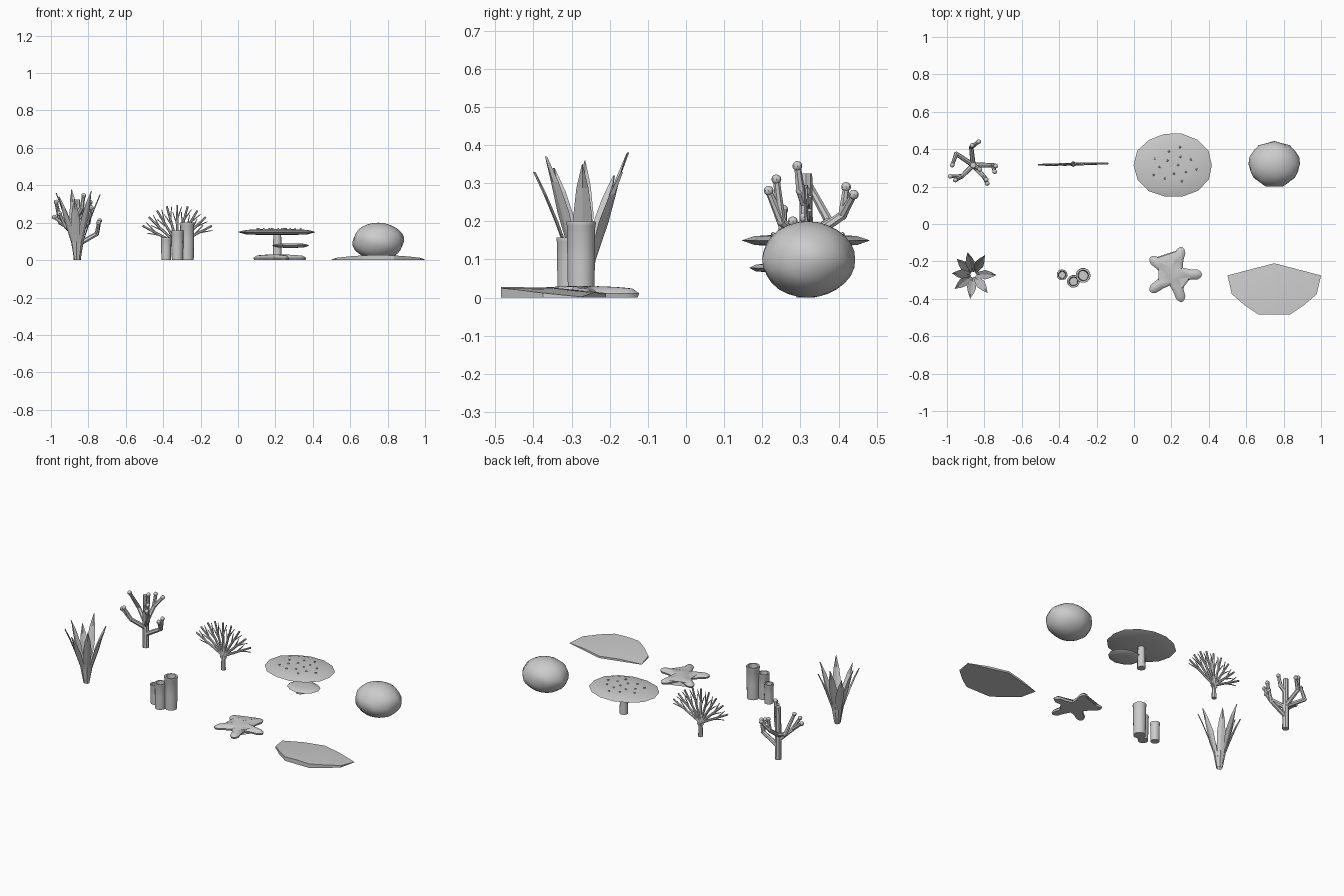
import bpy, bmesh, math, random
from mathutils import Vector, Matrix

if "Cube" in bpy.data.objects:
    bpy.data.objects.remove(bpy.data.objects["Cube"])
random.seed(4)


def finish(name, bm, smooth=None, recalc=True):
    if recalc:
        bmesh.ops.recalc_face_normals(bm, faces=bm.faces[:])
    me = bpy.data.meshes.new(name)
    bm.to_mesh(me)
    bm.free()
    ob = bpy.data.objects.new(name, me)
    bpy.context.collection.objects.link(ob)
    if smooth:
        bpy.ops.object.select_all(action='DESELECT')
        bpy.context.view_layer.objects.active = ob
        ob.select_set(True)
        bpy.ops.object.shade_smooth_by_angle(angle=math.radians(smooth))
    return ob


def stick(bm, a, b, r1, r2, n=7):
    a, b = Vector(a), Vector(b)
    d = b - a
    m = Matrix.Translation((a + b) / 2) @ d.to_track_quat('Z', 'Y').to_matrix().to_4x4()
    bmesh.ops.create_cone(bm, cap_ends=True, segments=n, radius1=r1, radius2=r2, depth=d.length, matrix=m)


def ball(bm, p, r, seg=8, rings=6):
    return bmesh.ops.create_uvsphere(bm, u_segments=seg, v_segments=rings, radius=r,
                                     matrix=Matrix.Translation(p))['verts']


def lathe(bm, centre, profile, n, sx=1, sy=1, wobble=None):
    """Spin (radius, z) points about a vertical axis; both ends are closed."""
    rings = []
    for r, z in profile:
        ring = []
        for i in range(n):
            a = math.tau * i / n
            k = r * (wobble[i] if wobble else 1)
            ring.append(bm.verts.new((centre[0] + k * sx * math.cos(a), centre[1] + k * sy * math.sin(a), z)))
        rings.append(ring)
    for p, q in zip(rings, rings[1:]):
        for i in range(n):
            j = (i + 1) % n
            bm.faces.new((p[i], p[j], q[j], q[i]))
    bm.faces.new(rings[0])
    bm.faces.new(rings[-1])


# Branching coral: trunk, bent limbs, rounded tips
bm = bmesh.new()
stick(bm, (-0.86, 0.315, 0), (-0.86, 0.315, 0.325), 0.02, 0.016, 8)
limbs = [
    (0.15, (-0.87, 0.41, 0.215), [(-0.83, 0.44, 0.27), (-0.865, 0.42, 0.29)]),
    (0.15, (-0.95, 0.375, 0.20), [(-0.972, 0.315, 0.31)]),
    (0.12, (-0.92, 0.255, 0.18), [(-0.982, 0.255, 0.23), (-0.955, 0.235, 0.25)]),
    (0.14, (-0.80, 0.25, 0.20), [(-0.785, 0.217, 0.28), (-0.79, 0.237, 0.31)]),
    (0.08, (-0.755, 0.315, 0.14), [(-0.74, 0.31, 0.21), (-0.745, 0.28, 0.20)]),
    (0.24, (-0.835, 0.30, 0.28), [(-0.825, 0.292, 0.345)])]
for z, elbow, tips in limbs:
    stick(bm, (-0.86, 0.315, z), elbow, 0.014, 0.012)
    ball(bm, elbow, 0.0125)
    for t in tips:
        stick(bm, elbow, t, 0.012, 0.009)
        ball(bm, t, 0.013)
finish("branch_coral", bm, 40)

# Fan coral: flat spray of tapering rods with side twigs
bm = bmesh.new()
root = Vector((-0.325, 0.32, 0.085))
stick(bm, (-0.325, 0.32, 0), root, 0.015, 0.011)
for i in range(9):
    a = math.radians(-62 + 15.5 * i)
    d = Vector((math.sin(a), random.uniform(-0.03, 0.03), math.cos(a)))
    stick(bm, root - d * 0.02, root + d * 0.21, 0.0085, 0.0055, 6)
    for s in (-1, 1):
        b = a + s * 0.33
        p = root + d * (0.115 + 0.015 * s)
        stick(bm, p, p + Vector((math.sin(b), 0, math.cos(b))) * 0.075, 0.005, 0.002, 5)
finish("fan_coral", bm, 40)

# Table coral: stem, two lens-shaped plates, small polyps
bm = bmesh.new()
stick(bm, (0.21, 0.315, 0), (0.21, 0.315, 0.145), 0.025, 0.021, 9)
finish("table_coral_stem", bm, 40)


def plate(name, c, rx, ry, z, h, n):
    bm = bmesh.new()
    wob = [random.uniform(0.97, 1.02) for _ in range(n)]
    prof = [(0.4, z - h), (0.8, z - h * 0.75), (1, z), (0.8, z + h * 0.7), (0.4, z + h), (0.05, z + h)]
    lathe(bm, c, prof, n, rx, ry, wob)
    finish(name, bm, 30)


plate("table_coral_top", (0.21, 0.315), 0.21, 0.176, 0.15, 0.016, 14)
plate("table_coral_shelf", (0.28, 0.25), 0.10, 0.083, 0.078, 0.012, 12)
bm = bmesh.new()
for i in range(14):
    a = i * 2.4
    r = 0.13 * math.sqrt((i + 0.5) / 14)
    ball(bm, (0.21 + r * math.cos(a), 0.315 + r * 0.85 * math.sin(a), 0.166), 0.006, 6, 4)
finish("table_coral_polyps", bm)

# Brain coral: lumpy squashed ball
bm = bmesh.new()
ball(bm, (0, 0, 0), 1, 20, 14)
for v in bm.verts:
    a = math.atan2(v.co.y, v.co.x)
    k = 1 + 0.03 * math.sin(9 * a + 3 * v.co.z) * (1 - v.co.z ** 2) + 0.015 * math.sin(6 * v.co.z + 3 * a)
    v.co = Vector((0.75 + 0.137 * k * v.co.x, 0.32 + 0.122 * k * v.co.y, 0.1 + 0.1 * v.co.z))
finish("brain_coral", bm, 50)

# Sea grass: eight pointed blades leaning outward
tips = [(-0.80, -0.17, 0.33), (-0.89, -0.155, 0.38), (-0.74, -0.272, 0.35), (-0.785, -0.365, 0.37),
        (-0.875, -0.395, 0.33), (-0.955, -0.345, 0.34), (-0.97, -0.265, 0.36), (-0.945, -0.19, 0.32)]
bm = bmesh.new()
for x, y, z in tips:
    d = Vector((x + 0.86, y + 0.27, 0))
    side = Vector((-d.y, d.x, 0)).normalized()
    prev = None
    for k, h, w in ((0.1, 0, 0.008), (0.25, 0.3, 0.016), (0.54, 0.6, 0.025), (0.78, 0.82, 0.016), (1, 1, 0.001)):
        p = Vector((-0.86, -0.27, h * z)) + d * k
        row = [bm.verts.new(p - side * w), bm.verts.new(p + d * 0.05), bm.verts.new(p + side * w)]
        if prev:
            for i in range(2):
                bm.faces.new((prev[i], row[i], row[i + 1], prev[i + 1]))
        prev = row
finish("sea_grass", bm)

# Tube sponges: three hollow pipes with a thick lip
for i, (x, y, r, h) in enumerate([(-0.272, -0.275, 0.04, 0.2), (-0.324, -0.307, 0.034, 0.158),
                                  (-0.384, -0.272, 0.029, 0.12)]):
    bm = bmesh.new()
    lathe(bm, (x, y), [(r * 0.88, 0), (r * 0.93, h * 0.5), (r * 0.95, h - 0.012), (r, h - 0.007), (r * 0.97, h),
                       (r * 0.72, h), (r * 0.66, h - 0.02), (r * 0.6, h * 0.35)], 14)
    finish(f"tube_sponge_{i + 1}", bm, 40)

# Starfish: five rounded arms, flat underneath
bm = bmesh.new()
arm = [(0.052, -0.036, 0.6), (0.09, -0.028, 0.45), (0.13, -0.026, 0.4), (0.148, -0.014, 0.4), (0.155, 0, 0),
       (0.148, 0.014, 0.4), (0.13, 0.026, 0.4), (0.09, 0.028, 0.45)]
base, rim, top = [], [], []
for i in range(5):
    rot = Matrix.Rotation(math.tau * i / 5, 3, 'Z')
    for j, (u, w, k) in enumerate(arm):
        if j == 0:
            u, w = 0.062 * math.cos(math.radians(36)), -0.062 * math.sin(math.radians(36))
        uu = u if u < 0.12 else 0.12 + (u - 0.12) * 0.5
        hh = 0.03 - 0.075 * max(0, u - 0.06)
        if j == 0:
            uu, w2 = u * 0.62, w * 0.62
        else:
            w2 = w * k
        c = Vector((0.21, -0.27, 0))
        base.append(bm.verts.new(c + rot @ Vector((u * 0.97, w * 0.9, 0))))
        rim.append(bm.verts.new(c + rot @ Vector((u, w, 0.011))))
        top.append(bm.verts.new(c + rot @ Vector((uu, w2, hh))))
n = len(base)
for a, b in ((base, rim), (rim, top)):
    for i in range(n):
        bm.faces.new((a[i], a[(i + 1) % n], b[(i + 1) % n], b[i]))
bm.faces.new(base)
bm.faces.new(top)
bmesh.ops.triangulate(bm, faces=[f for f in bm.faces if len(f.verts) > 4])
finish("starfish", bm, 50)

# Fan shell: low fan from a hinge point, thick front lip
bm = bmesh.new()
half = [(0.25, -0.275, 0.002), (0.227, -0.375, 0.012), (0.155, -0.437, 0.02), (0.083, -0.485, 0.025)]
edge = [(-x, y, z) for x, y, z in half] + [(0, -0.485, 0.028)] + half[::-1]
hinge = Vector((0.75, -0.21, 0))
lo0, hi0 = bm.verts.new(hinge), bm.verts.new(hinge + Vector((0, 0, 0.012)))
cols = []
for x, y, z in edge:
    lo = bm.verts.new((0.75 + x, y, 0))
    hi = bm.verts.new((0.75 + x, y, z))
    mid = bm.verts.new((0.75 + x / 2, (y - 0.21) / 2, (z + 0.012) / 2 + 0.006))
    cols.append((lo, hi, mid))
for (l1, h1, m1), (l2, h2, m2) in zip(cols, cols[1:]):
    bm.faces.new((lo0, l2, l1))
    bm.faces.new((l1, l2, h2, h1))
    bm.faces.new((h1, h2, m2, m1))
    bm.faces.new((m1, m2, hi0))
for l, h, m in (cols[0], cols[-1]):
    bm.faces.new((lo0, l, h, m, hi0))
finish("fan_shell", bm, 30)
